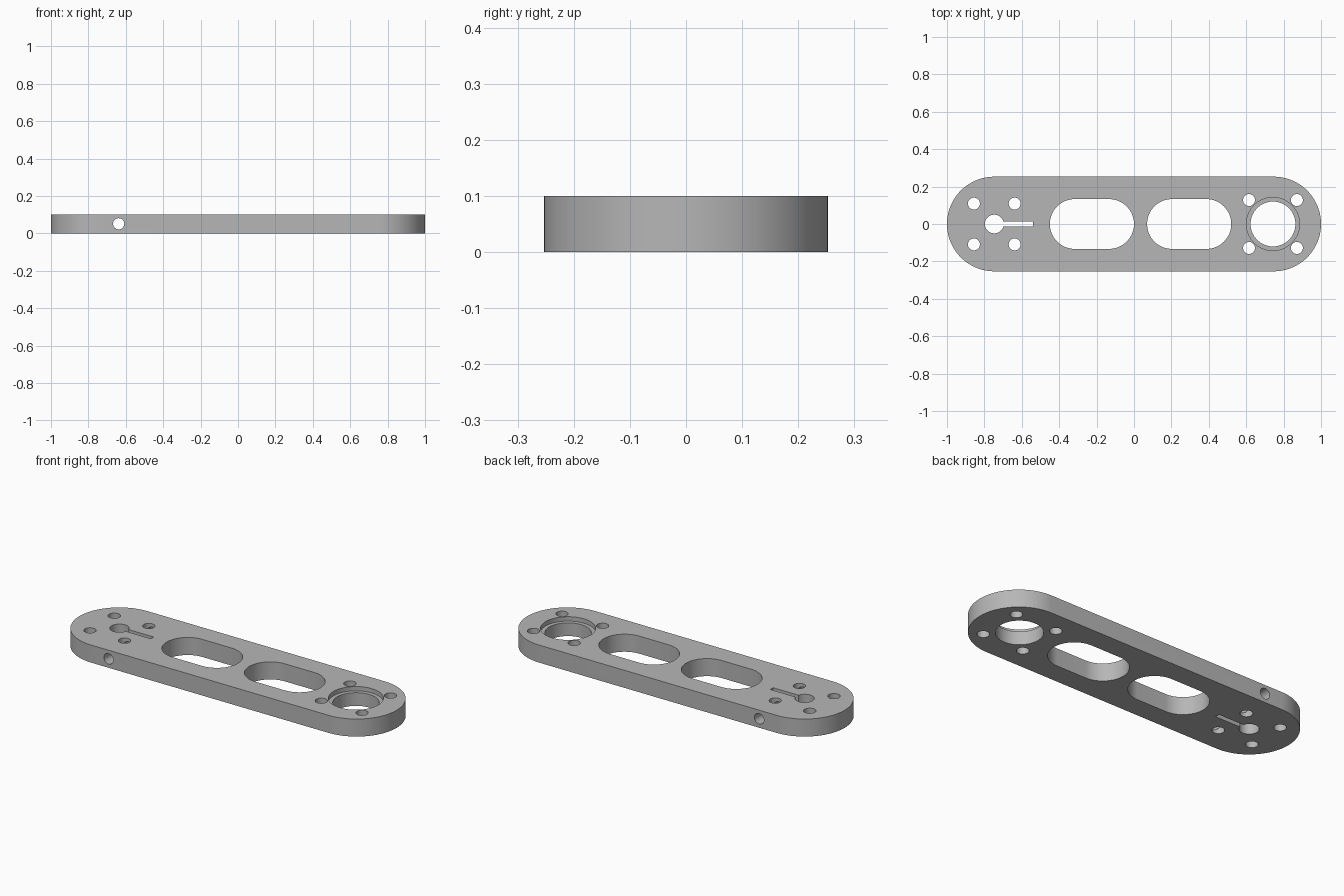
import bpy
import bmesh
from math import pi, cos, sin, radians
from mathutils import Matrix

if "Cube" in bpy.data.objects:
    bpy.data.objects.remove(bpy.data.objects["Cube"], do_unlink=True)

THICK = 0.10
MARGIN = 0.05
LEFT_X, RIGHT_X = -0.747, 0.743

metal = bpy.data.materials.new("grey metal")
metal.use_nodes = True
GREY = (0.47, 0.47, 0.47, 1)
metal.diffuse_color = GREY
metal.node_tree.nodes["Principled BSDF"].inputs["Base Color"].default_value = GREY


def prism(name, outline, z0, z1, matrix=None):
    """Extrude a closed outline from z0 to z1."""
    bm = bmesh.new()
    base = bm.faces.new([bm.verts.new((x, y, z0)) for x, y in outline])
    top = bmesh.ops.extrude_face_region(bm, geom=[base])["geom"]
    verts = [v for v in top if isinstance(v, bmesh.types.BMVert)]
    bmesh.ops.translate(bm, verts=verts, vec=(0, 0, z1 - z0))
    bmesh.ops.recalc_face_normals(bm, faces=bm.faces)
    if matrix:
        bm.transform(matrix)
    mesh = bpy.data.meshes.new(name)
    bm.to_mesh(mesh)
    bm.free()
    mesh.materials.append(metal)
    obj = bpy.data.objects.new(name, mesh)
    bpy.context.collection.objects.link(obj)
    return obj


def stadium(x0, x1, r, n=32):
    """Rounded slot outline with end centres at x0 and x1."""
    right = [(x1 + r * cos(a), r * sin(a)) for a in (-pi / 2 + pi * i / n for i in range(n + 1))]
    left = [(x0 + r * cos(a), r * sin(a)) for a in (pi / 2 + pi * i / n for i in range(n + 1))]
    return right + left


def circle(x, y, r, n=48):
    return [(x + r * cos(2 * pi * i / n), y + r * sin(2 * pi * i / n)) for i in range(n)]


# Arm body with fully rounded ends
plate = prism("arm_plate", stadium(-0.747, 0.747, 0.253, 48), 0, THICK)

cutters = []


def cut(name, outline, z0=-MARGIN, z1=THICK + MARGIN, matrix=None):
    obj = prism(name, outline, z0, z1, matrix)
    obj.hide_render = True
    cutters.append(obj)


# Two lightening slots
for i, (a, b) in enumerate(((-0.45, 0.0), (0.07, 0.52))):
    cut(f"slot_cutter_{i}", stadium(a + 0.133, b - 0.133, 0.133))

# Stepped bearing seat
cut("bore_cutter", circle(RIGHT_X, 0, 0.12, 72))
cut("counterbore_cutter", circle(RIGHT_X, 0, 0.142, 72), THICK - 0.025)

# Clamp bore and its relief slit
cut("clamp_cutter", circle(LEFT_X, 0, 0.05))
cut("slit_cutter", [(LEFT_X, -0.013), (-0.54, -0.013), (-0.54, 0.013), (LEFT_X, 0.013)])

# Four bolt holes around each end
for cx, d in ((LEFT_X, 0.109), (RIGHT_X, 0.128)):
    for sx in (-1, 1):
        for sy in (-1, 1):
            cut("bolt_cutter", circle(cx + sx * d, sy * d, 0.032, 32))

# Clamp screw hole across the width
across = Matrix.Translation((-0.638, 0, 0.051)) @ Matrix.Rotation(radians(90), 4, "X")
cut("cross_hole_cutter", circle(0, 0, 0.03, 32), -0.4, 0.4, across)

# Carve the plate and discard the cutters
for c in cutters:
    mod = plate.modifiers.new(c.name, "BOOLEAN")
    mod.operation = "DIFFERENCE"
    mod.solver = "EXACT"
    mod.object = c
bpy.context.view_layer.update()
graph = bpy.context.evaluated_depsgraph_get()
carved = bpy.data.meshes.new_from_object(plate.evaluated_get(graph))
plate.modifiers.clear()
plate.data = carved
carved.name = "arm_plate"
carved.materials.clear()
carved.materials.append(metal)
for poly in carved.polygons:
    poly.material_index = 0
for c in cutters:
    bpy.data.objects.remove(c, do_unlink=True)

# Smooth the curved walls, keep edges crisp
for o in bpy.context.selected_objects:
    o.select_set(False)
plate.select_set(True)
bpy.context.view_layer.objects.active = plate
bpy.ops.object.shade_smooth_by_angle(angle=radians(30))
